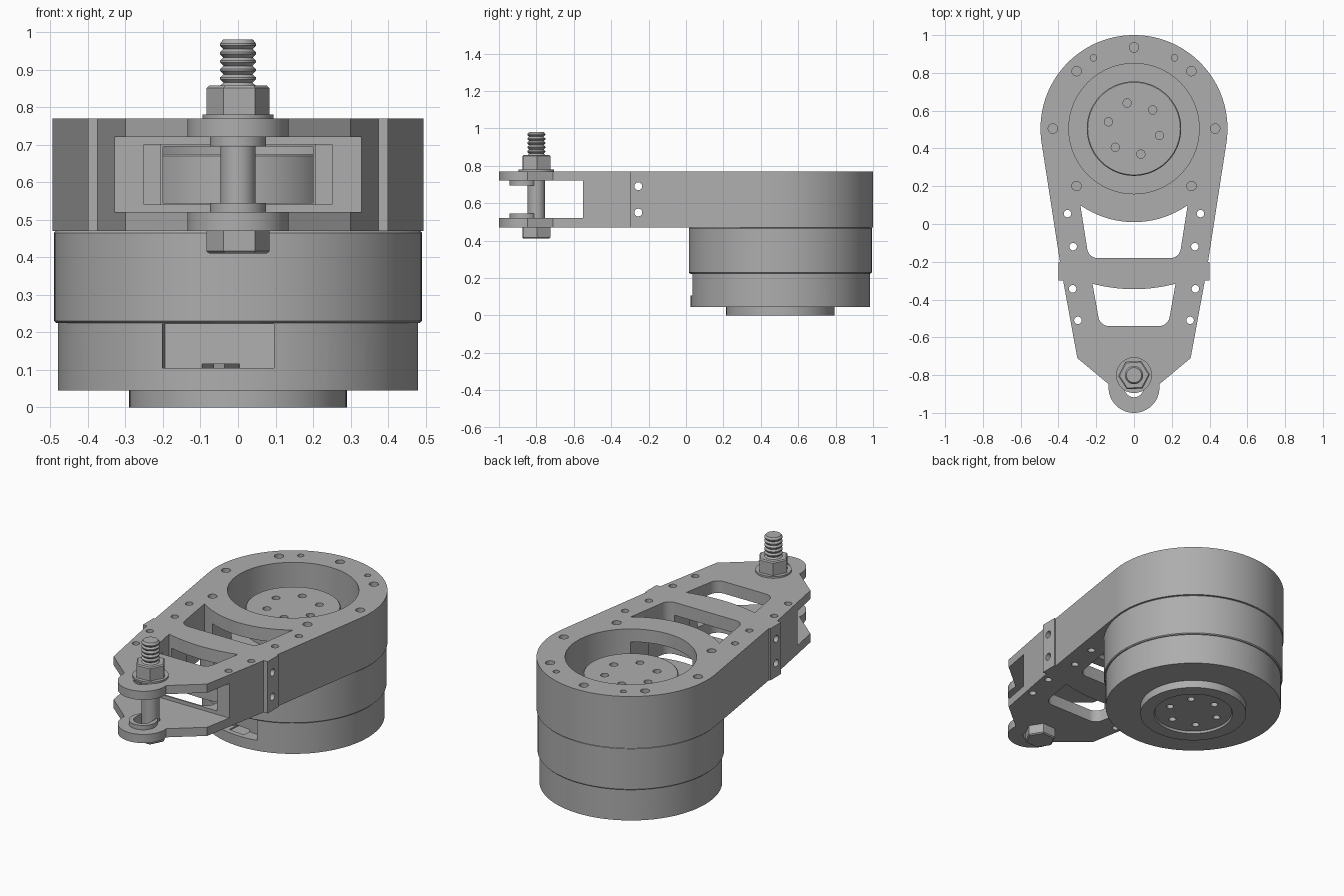
import bpy, bmesh
from math import sin, cos, pi, radians
from mathutils import Matrix, Vector

old = bpy.data.objects.get("Cube")
if old:
    bpy.data.objects.remove(old, do_unlink=True)

AX = 0.505  # y of the main axis
BY = -0.80  # y of the bolt

metal = bpy.data.materials.new("grey metal")
metal.use_nodes = True
GREY = (0.42, 0.42, 0.42, 1)
metal.diffuse_color = GREY
metal.node_tree.nodes["Principled BSDF"].inputs["Base Color"].default_value = GREY


def finish(name, bm):
    bmesh.ops.recalc_face_normals(bm, faces=bm.faces)
    me = bpy.data.meshes.new(name)
    bm.to_mesh(me)
    bm.free()
    me.materials.append(metal)
    ob = bpy.data.objects.new(name, me)
    bpy.context.collection.objects.link(ob)
    return ob


def arc(cx, cy, r, a0, a1, n):
    return [(cx + r * cos(radians(a0 + (a1 - a0) * i / n)),
             cy + r * sin(radians(a0 + (a1 - a0) * i / n))) for i in range(n + 1)]


def prism(name, pts, z0, z1, round_low=0):
    """Extruded outline; round_low rounds the corners at the lowest y."""
    bm = bmesh.new()
    face = bm.faces.new([bm.verts.new((x, y, z0)) for x, y in pts])
    up = bmesh.ops.extrude_face_region(bm, geom=[face])["geom"]
    bmesh.ops.translate(bm, verts=[v for v in up if isinstance(v, bmesh.types.BMVert)],
                        vec=(0, 0, z1 - z0))
    if round_low:
        low = min(p[1] for p in pts) + 1e-4
        es = [e for e in bm.edges if abs(e.verts[0].co.z - e.verts[1].co.z) > 1e-3
              and e.verts[0].co.y < low]
        bmesh.ops.bevel(bm, geom=es, offset=round_low, segments=6, affect='EDGES', profile=0.5)
    return finish(name, bm)


def cyl(name, x, y, r, z0, z1, n=24, turn=0):
    return prism(name, arc(x, y, r, turn, turn + 360, n)[:-1], z0, z1)


def box(name, x0, x1, y0, y1, z0, z1):
    return prism(name, [(x0, y0), (x1, y0), (x1, y1), (x0, y1)], z0, z1)


def lathe(name, y, prof, n=64):
    bm = bmesh.new()
    vs = [bm.verts.new((r, 0, z)) for r, z in prof]
    es = [bm.edges.new(p) for p in zip(vs, vs[1:])]
    bmesh.ops.spin(bm, geom=vs + es, cent=(0, 0, 0), axis=(0, 0, 1), angle=2 * pi, steps=n)
    bmesh.ops.remove_doubles(bm, verts=bm.verts, dist=1e-5)
    bmesh.ops.translate(bm, verts=bm.verts, vec=(0, y, 0))
    return finish(name, bm)


def place(ob, m):
    ob.data.transform(m)
    return ob


def cut(ob, cutters):
    bpy.context.view_layer.objects.active = ob
    for c in cutters:
        mod = ob.modifiers.new("cut", 'BOOLEAN')
        mod.operation, mod.solver, mod.object = 'DIFFERENCE', 'EXACT', c
        bpy.ops.object.modifier_apply(modifier=mod.name)
        bpy.data.objects.remove(c, do_unlink=True)


def mirrored(pts):
    return pts + [(-x, y) for x, y in reversed(pts)]


# Arm: round head, tapering rails with side pads, round nose
right = [(0.30, -0.71), (0.375, -0.30), (0.40, -0.30), (0.40, -0.20), (0.392, -0.20)]
nose = arc(0, -0.865, 0.135, 173, 367, 32)
head = arc(0, AX, 0.495, -9.4, 189.4, 96)
arm = prism("arm", nose + right + head + [(-x, y) for x, y in reversed(right)], 0.47, 0.77)

window_a = arc(0, AX, 0.495, 235, 305, 24) + [(0.24, -0.18), (-0.24, -0.18)]
window_b = arc(0, AX, 0.85, 255, 285, 16) + [(0.18, -0.54), (-0.18, -0.54)]
cuts = [
    cyl("bore", 0, AX, 0.345, 0.54, 0.9, 96),
    prism("window_rear", window_a, 0.3, 0.9, 0.045),
    prism("window_front", window_b, 0.3, 0.9, 0.045),
    box("fork_gap", -0.6, 0.6, -1.2, -0.55, 0.52, 0.72),
    box("fork_throat", -0.25, 0.25, -0.6, -0.40, 0.54, 0.70),
    box("tunnel", -0.2, 0.2, -0.5, 0.3, 0.545, 0.695),
    prism("bolt_slot", arc(0, BY, 0.05, 0, 180, 12) + arc(0, -0.868, 0.05, 180, 360, 12), 0.3, 0.9),
]
for k in range(8):
    if k != 6:
        a = k * pi / 4
        cuts.append(cyl("head_hole", 0.43 * cos(a), AX + 0.43 * sin(a), 0.025, 0.67, 0.9, 16))
for s in (-1, 1):
    cuts.append(cyl("pin_hole", s * 0.215, 0.88, 0.017, 0.67, 0.9, 16))
    for x, y in ((0.352, 0.055), (0.322, -0.12), (0.325, -0.343), (0.297, -0.51)):
        cuts.append(cyl("rail_hole", s * x, y, 0.02, 0.3, 0.9, 16))
for z in (0.69, 0.55):
    hole = cyl("pad_hole", 0, 0, 0.021, -0.6, 0.6, 16)
    cuts.append(place(hole, Matrix.Translation((0, -0.255, z)) @ Matrix.Rotation(pi / 2, 4, 'Y')))
cut(arm, cuts)

# Rotor inside the bore, with six screw holes
rotor = lathe("rotor", AX, [(0, 0.53), (0.25, 0.53), (0.25, 0.67), (0.245, 0.675), (0, 0.675)], 96)
ring = [(0.14 * cos(radians(45 + 60 * k)), AX + 0.14 * sin(radians(45 + 60 * k))) for k in range(6)]
cut(rotor, [cyl("rotor_hole", x, y, 0.022, 0.62, 0.8, 16) for x, y in ring])

# Motor housing, crown and base
housing = lathe("housing", AX, [(0, 0.225), (0.485, 0.225), (0.49, 0.23), (0.49, 0.465),
                                (0.485, 0.47), (0, 0.47)], 96)
crown = lathe("crown", AX, [(0, 0.045), (0.48, 0.045), (0.48, 0.226), (0, 0.226)], 96)
cuts = []
for k in range(8):
    turn = Matrix.Translation((0, AX, 0)) @ Matrix.Rotation(radians(-6.6 + 45 * k), 4, 'Z')
    if k == 6:
        # Wide cable opening at the front
        cuts.append(place(box("cable_opening", 0.40, 0.6, -0.15, 0.15, 0.105, 0.222), turn))
        continue
    # Vent notch with rounded top corners, built flat and stood up facing outward
    notch = prism("notch", [(-0.075, -0.15), (0.075, -0.15), (0.075, 0.0), (-0.075, 0.0)],
                  0.405, 0.6, 0.03)
    stand = Matrix(((0, 0, 1, 0), (1, 0, 0, 0), (0, -1, 0, 0), (0, 0, 0, 1)))
    cuts.append(place(notch, turn @ stand))
for k in range(4):
    turn = Matrix.Translation((0, AX, 0)) @ Matrix.Rotation(radians(-6.6 + 45 * k), 4, 'Z')
    cuts.append(place(box("air_slot", -0.45, 0.45, -0.05, 0.05, 0.098, 0.116), turn))
cut(crown, cuts)

base = lathe("base", AX, [(0, 0.06), (0.29, 0.06), (0.29, 0.0), (0.215, 0.0),
                          (0.21, 0.012), (0, 0.012)], 96)
cut(base, [cyl("base_hole", x, y, 0.02, -0.1, 0.04, 16) for x, y in ring])

# Bushings on the inner sides of the fork
for name, z0, z1 in (("lower_bushing", 0.515, 0.545), ("upper_bushing", 0.695, 0.725)):
    bush = cyl(name, 0, -0.868, 0.075, z0, z1, 40)
    cut(bush, [prism("slot", arc(0, BY, 0.05, 0, 180, 12)
                     + arc(0, -0.868, 0.05, 180, 360, 12), 0.3, 0.9)])

# Bolt with threaded top, head, washer and nut
thread = [(0, 0.43), (0.047, 0.43), (0.047, 0.77)]
for i in range(9):
    z = 0.775 + i * 0.0225
    thread += [(0.039, z), (0.048, z + 0.009), (0.048, z + 0.014)]
thread += [(0.04, 0.98), (0, 0.98)]
lathe("bolt", BY, thread, 32)
cyl("washer", 0, BY, 0.095, 0.769, 0.78, 40)
for name, z0, z1, turn in (("bolt_head", 0.41, 0.47, 3), ("nut", 0.78, 0.857, 3)):
    hexa = cyl(name, 0, BY, 0.084, z0, z1, 6, turn)
    # Rounded-off hexagon corners
    outer = 1 if name == "nut" else -1
    bm = bmesh.new()
    bm.from_mesh(hexa.data)
    es = [e for e in bm.edges if all(abs(v.co.z - (z1 if outer > 0 else z0)) < 1e-4 for v in e.verts)]
    bmesh.ops.bevel(bm, geom=es, offset=0.006, segments=1, affect='EDGES')
    bm.to_mesh(hexa.data)
    bm.free()

# Smooth round walls, sharp corners
bpy.ops.object.select_all(action='DESELECT')
for ob in bpy.context.collection.objects:
    if ob.type == 'MESH' and metal.name in ob.data.materials:
        ob.select_set(True)
        bpy.context.view_layer.objects.active = ob
bpy.ops.object.shade_smooth_by_angle(angle=radians(30))
